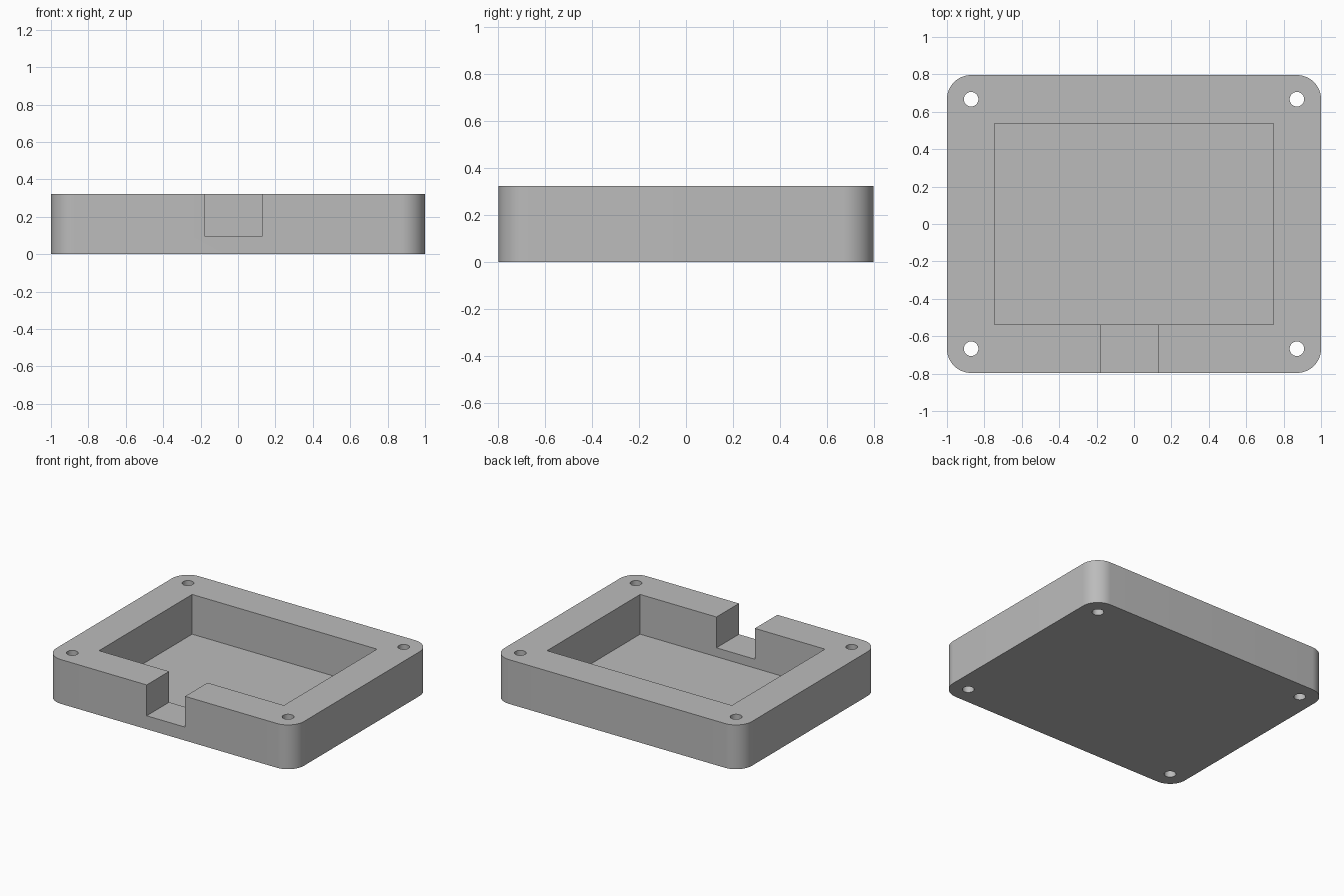
import bpy
import bmesh
import math

cube = bpy.data.objects.get("Cube")
if cube:
    bpy.data.objects.remove(cube, do_unlink=True)

HALF_X, HALF_Y, HEIGHT = 1.0, 0.796, 0.323
CORNER = 0.129
HOLE_R = 0.039
FLOOR = 0.033
NOTCH_FLOOR = 0.098

grey = bpy.data.materials.new("plain_grey")
grey.use_nodes = True
grey.diffuse_color = (0.5, 0.5, 0.5, 1)
grey.node_tree.nodes["Principled BSDF"].inputs["Base Color"].default_value = (0.5, 0.5, 0.5, 1)


def prism(name, outline, z0, z1):
    """Extrude a closed xy outline from z0 to z1."""
    bm = bmesh.new()
    base = bm.faces.new([bm.verts.new((x, y, z0)) for x, y in outline])
    top = bmesh.ops.extrude_face_region(bm, geom=[base])["geom"]
    verts = [v for v in top if isinstance(v, bmesh.types.BMVert)]
    bmesh.ops.translate(bm, verts=verts, vec=(0, 0, z1 - z0))
    bmesh.ops.recalc_face_normals(bm, faces=bm.faces)
    mesh = bpy.data.meshes.new(name)
    bm.to_mesh(mesh)
    bm.free()
    obj = bpy.data.objects.new(name, mesh)
    bpy.context.collection.objects.link(obj)
    return obj


def arc(cx, cy, r, start, sweep, steps):
    angles = [math.radians(start + sweep * i / steps) for i in range(steps + 1)]
    return [(cx + r * math.cos(a), cy + r * math.sin(a)) for a in angles]


def rect(x0, x1, y0, y1):
    return [(x0, y0), (x1, y0), (x1, y1), (x0, y1)]


# Corner centres, shared by the rounded corners and the screw holes
cx, cy = HALF_X - CORNER, HALF_Y - CORNER
centres = [(cx, cy), (-cx, cy), (-cx, -cy), (cx, -cy)]

# Tray body with rounded vertical corners
outline = []
for i, (x, y) in enumerate(centres):
    outline += arc(x, y, CORNER, 90 * i, 90, 16)
tray = prism("tray_body", outline, 0, HEIGHT)
tray.data.materials.append(grey)

# Cutters: inner pocket, cable notch in the front wall, four screw holes
cutters = [
    prism("pocket_cutter", rect(-0.746, 0.746, -0.537, 0.537), FLOOR, HEIGHT + 0.1),
    prism("notch_cutter", rect(-0.18, 0.13, -0.9, -0.4), NOTCH_FLOOR, HEIGHT + 0.1),
]
for x, y in centres:
    cutters.append(prism("hole_cutter", arc(x, y, HOLE_R, 0, 360, 32)[:-1], -0.1, HEIGHT + 0.1))

bpy.context.view_layer.objects.active = tray
tray.select_set(True)
for cutter in cutters:
    cutter.hide_render = True
    cut = tray.modifiers.new("cut", 'BOOLEAN')
    cut.operation = 'DIFFERENCE'
    cut.solver = 'EXACT'
    cut.object = cutter
    bpy.ops.object.modifier_apply(modifier=cut.name)
    bpy.data.objects.remove(cutter, do_unlink=True)

# Smooth the rounded walls, keep the machined edges sharp
bpy.ops.object.shade_smooth_by_angle(angle=math.radians(30))
